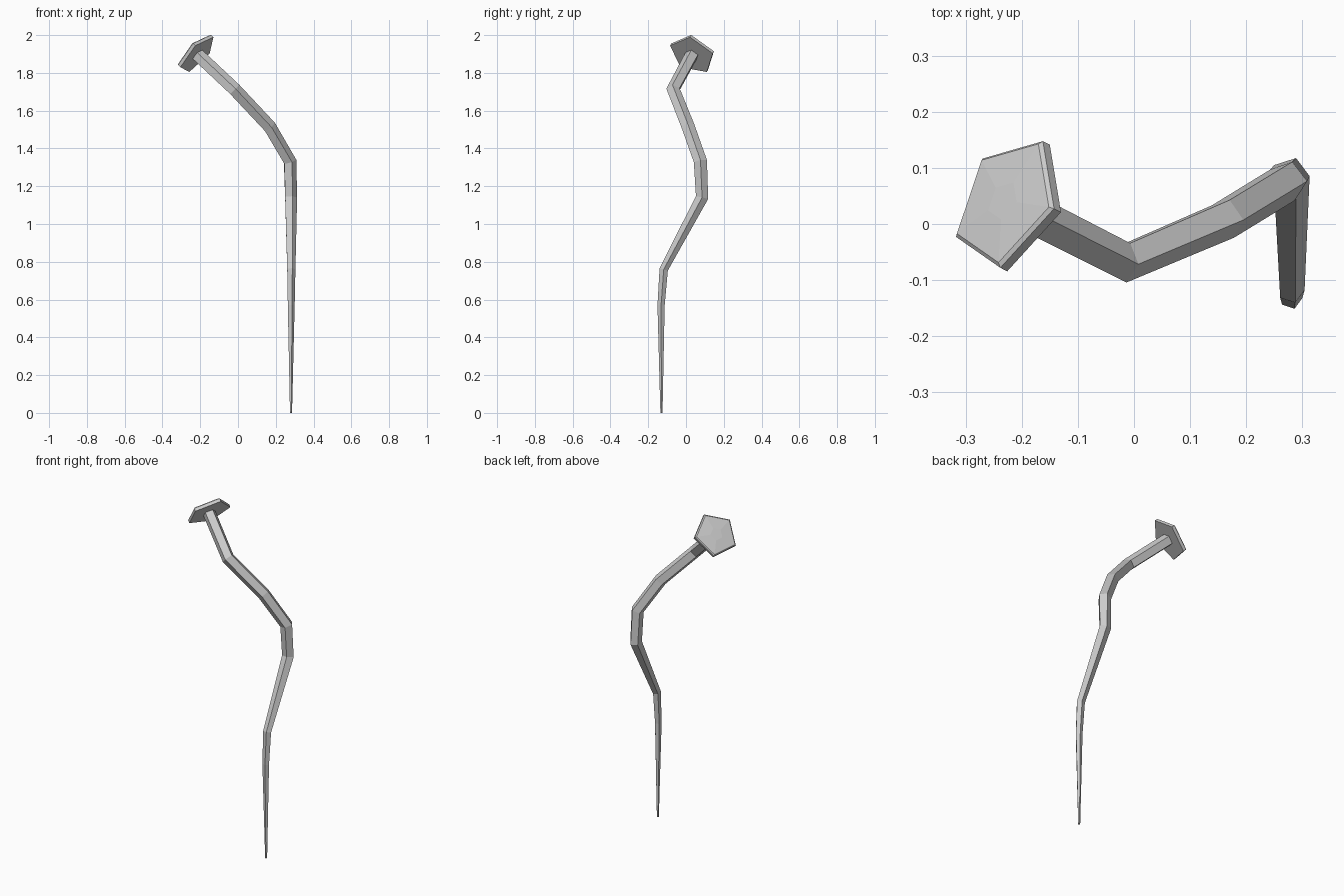
import bpy, bmesh, math
from mathutils import Vector

if "Cube" in bpy.data.objects:
    bpy.data.objects.remove(bpy.data.objects["Cube"])

SIDES = 5
# Centre line of the bent shaft with its radius: x, y, z, r
PATH = [
    (0.28, -0.13, 0.0, 0.006),
    (0.28, -0.132, 0.57, 0.020),
    (0.28, -0.118, 0.76, 0.024),
    (0.278, 0.085, 1.14, 0.035),
    (0.273, 0.076, 1.33, 0.037),
    (0.165, 0.010, 1.515, 0.037),
    (-0.018, -0.068, 1.71, 0.037),
    (-0.213, 0.031, 1.893, 0.037),
]
# Head profile along the shaft axis: radius, height
HEAD = [(0.127, -0.012), (0.127, 0.006), (0.119, 0.012), (0.037, 0.017)]


def ring(bm, centre, axis, ref, radius):
    side = axis.cross(ref)
    angles = [2 * math.pi * i / SIDES for i in range(SIDES)]
    return [bm.verts.new(centre + radius * (math.cos(a) * ref + math.sin(a) * side)) for a in angles]


def loft(name, sections):
    """Skin a closed flat-shaded solid through (centre, axis, ref, radius) sections."""
    bm = bmesh.new()
    rings = [ring(bm, *s) for s in sections]
    for a, b in zip(rings, rings[1:]):
        for i in range(SIDES):
            j = (i + 1) % SIDES
            bm.faces.new((a[i], a[j], b[j], b[i]))
    bm.faces.new(rings[0][::-1])
    bm.faces.new(rings[-1])
    bmesh.ops.recalc_face_normals(bm, faces=bm.faces)
    mesh = bpy.data.meshes.new(name)
    bm.to_mesh(mesh)
    bm.free()
    obj = bpy.data.objects.new(name, mesh)
    bpy.context.collection.objects.link(obj)
    return obj


# Shaft: pentagon carried along the path without twist
points = [Vector(p[:3]) for p in PATH]
dirs = [(b - a).normalized() for a, b in zip(points, points[1:])]
axis, ref = Vector((0, 0, 1)), Vector((1, 0, 0))
sections = []
for i, p in enumerate(points):
    before, after = dirs[max(i - 1, 0)], dirs[min(i, len(dirs) - 1)]
    new_axis = (before + after).normalized()
    ref = axis.rotation_difference(new_axis) @ ref
    axis = new_axis
    sections.append((p, axis, ref, PATH[i][3]))
loft("nail_shaft", sections)

# Head: slightly domed pentagonal plate square to the shaft end
centre = Vector((-0.222, 0.036, 1.902))
loft("nail_head", [(centre + axis * h, axis, ref, r) for r, h in HEAD])
